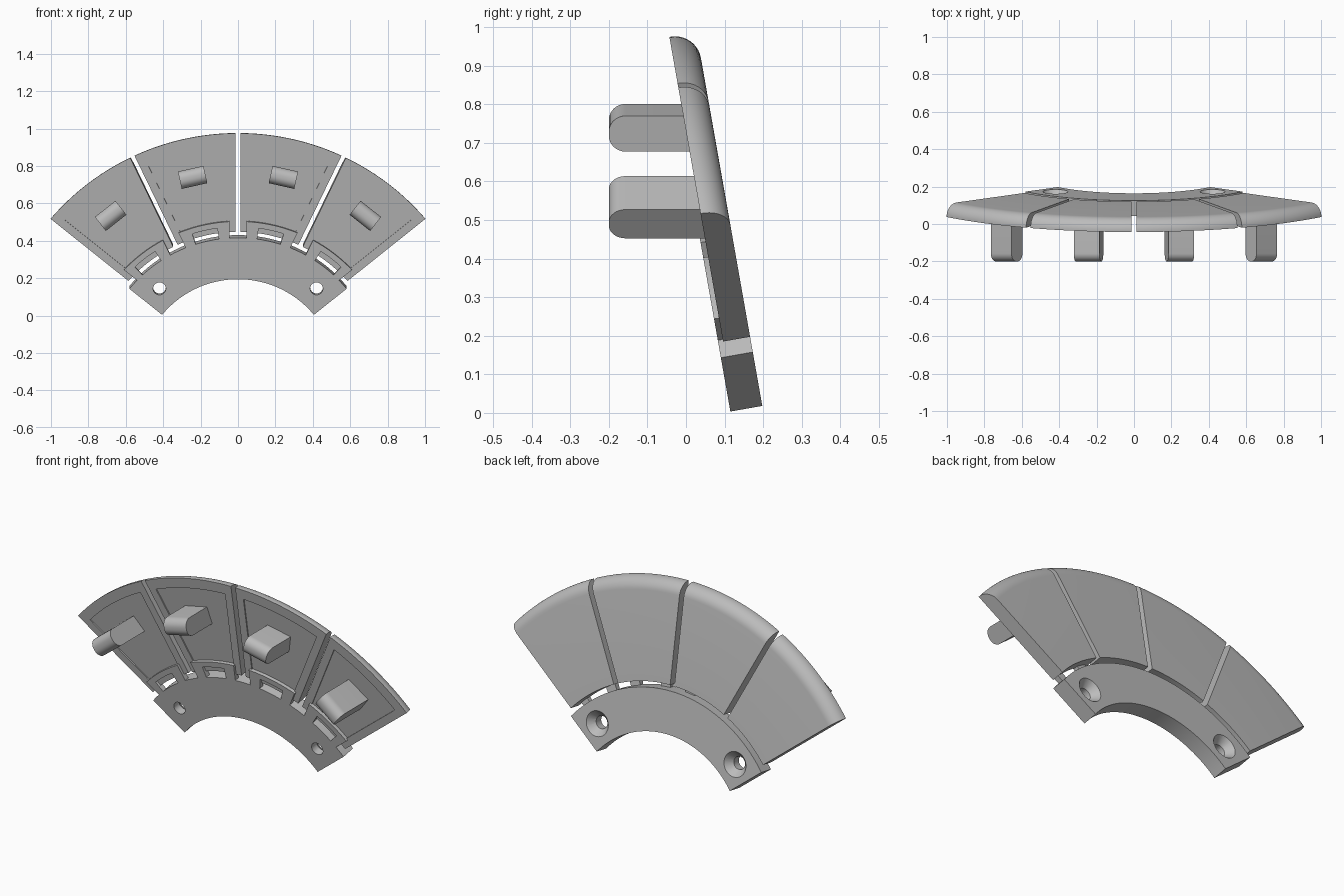
import bpy, bmesh
from math import radians, sin, cos, asin, pi
from mathutils import Matrix, Vector

cube = bpy.data.objects.get("Cube")
if cube:
    bpy.data.objects.remove(cube, do_unlink=True)

TILT = radians(10)
HALF = radians(51)            # half of the whole fan
PITCH = HALF / 2              # one key
# Fan frame: z is radial up, y is depth to the back, origin at the arc centre
FRAME = Matrix.Translation((0, 0.172, -0.32)) @ Matrix.Rotation(TILT, 4, 'X')

grey = bpy.data.materials.new("plain grey")
grey.use_nodes = True
COLOUR = (0.5, 0.5, 0.5, 1)
grey.diffuse_color = COLOUR
grey.node_tree.nodes["Principled BSDF"].inputs["Base Color"].default_value = COLOUR


def finish(bm, name, matrix=FRAME):
    bmesh.ops.recalc_face_normals(bm, faces=bm.faces)
    bm.transform(matrix)
    mesh = bpy.data.meshes.new(name)
    bm.to_mesh(mesh)
    bm.free()
    mesh.materials.append(grey)
    ob = bpy.data.objects.new(name, mesh)
    bpy.context.collection.objects.link(ob)
    return ob


def sweep(bm, profile, a0, a1, g0=0, g1=0, steps=24):
    """Sweep a (radius, depth) profile round the arc; g0, g1 trim the ends in parallel."""
    rings = []
    for i in range(steps + 1):
        t = i / steps
        ring = []
        for r, n in profile:
            a = (a0 + asin(g0 / r)) * (1 - t) + (a1 - asin(g1 / r)) * t
            ring.append(bm.verts.new((r * sin(a), n, r * cos(a))))
        rings.append(ring)
    for p, q in zip(rings, rings[1:]):
        for j in range(len(p)):
            k = (j + 1) % len(p)
            bm.faces.new((p[j], p[k], q[k], q[j]))
    bm.faces.new(rings[0])
    bm.faces.new(rings[-1])


def rect(r0, r1, n0, n1):
    return [(r0, n0), (r1, n0), (r1, n1), (r0, n1)]


def cut(ob, cutter):
    mod = ob.modifiers.new("cut", 'BOOLEAN')
    mod.operation = 'DIFFERENCE'
    mod.solver = 'EXACT'
    mod.object = cutter
    bpy.context.view_layer.objects.active = ob
    bpy.ops.object.modifier_apply(modifier=mod.name)
    bpy.data.objects.remove(cutter, do_unlink=True)


def smooth(ob):
    bpy.ops.object.select_all(action='DESELECT')
    ob.select_set(True)
    bpy.context.view_layer.objects.active = ob
    bpy.ops.object.shade_smooth_by_angle(angle=radians(30))


THICK = 0.084
FACE = 0.013                  # key fronts sit back from the base front

# Curved mounting base with two countersunk holes
bm = bmesh.new()
sweep(bm, rect(0.522, 0.747, 0, THICK), -HALF, HALF, steps=64)
base = finish(bm, "mounting_base")
for side in (-1, 1):
    a = side * radians(41.7)
    spot = Vector((0.631 * sin(a), 0, 0.631 * cos(a)))
    for r_front, r_back, start, end in ((0.034, 0.034, -0.05, 0.15),
                                        (0.026, 0.075, 0.035, THICK + 0.01)):
        bm = bmesh.new()
        bmesh.ops.create_cone(bm, cap_ends=True, segments=32, radius1=r_front,
                              radius2=r_back, depth=end - start)
        bm.transform(Matrix.Translation(spot + Vector((0, (start + end) / 2, 0)))
                     @ Matrix.Rotation(-pi / 2, 4, 'X'))
        cut(base, finish(bm, "hole_cutter"))
smooth(base)

# Key cross-section: flat front, rounded outer back edge
R_IN, R_OUT, ROUND = 0.777, 1.312, 0.068
key_profile = [(R_IN, FACE), (R_OUT, FACE)]
for i in range(11):
    a = i / 10 * pi / 2
    key_profile.append((R_OUT - ROUND + ROUND * cos(a), THICK - ROUND + ROUND * sin(a)))
key_profile.append((R_IN, THICK))

for i in range(4):
    a0 = -HALF + i * PITCH
    a1 = a0 + PITCH
    mid = (a0 + a1) / 2
    g0 = 0.028 if i == 0 else 0.013
    g1 = 0.028 if i == 3 else 0.013
    tag = str(i + 1)

    # Key body with a shallow inset panel on its front
    bm = bmesh.new()
    sweep(bm, key_profile, a0, a1, g0, g1)
    key = finish(bm, "key_" + tag)
    bm = bmesh.new()
    sweep(bm, rect(0.82, 1.255, -0.02, FACE + 0.006), a0, a1, g0 + 0.043, g1 + 0.043)
    cut(key, finish(bm, "panel_cutter"))
    smooth(key)

    # Hinge bracket: two tabs from the base, joined by a bar on the key
    window = radians(4.9)
    e0, e1 = g0 + 0.033, g1 + 0.033
    bm = bmesh.new()
    tab = rect(0.74, 0.836, 0, 0.028)
    sweep(bm, tab, a0, mid - window, e0, 0, 6)
    sweep(bm, tab, mid + window, a1, 0, e1, 6)
    sweep(bm, rect(0.806, 0.836, 0, 0.028), mid - window, mid + window, steps=8)
    smooth(finish(bm, "hinge_bracket_" + tag))

    # Plunger peg pointing straight forward, with round front edges
    r = 1.1
    centre = FRAME @ Vector((r * sin(mid), FACE, r * cos(mid)))
    tip, root = -0.2, centre.y + 0.035
    bm = bmesh.new()
    bmesh.ops.create_cube(bm, size=1)
    bm.transform(Matrix.Diagonal((0.14, root - tip, 0.095, 1)))
    front = [e for e in bm.edges if all(v.co.y < 0 for v in e.verts)
             and abs(e.verts[0].co.x - e.verts[1].co.x) > 0.1]
    bmesh.ops.bevel(bm, geom=front, offset=0.043, segments=8, profile=0.5, affect='EDGES')
    place = Matrix.Translation((centre.x, (tip + root) / 2, centre.z))
    smooth(finish(bm, "peg_" + tag, place @ Matrix.Rotation(mid, 4, 'Y')))
